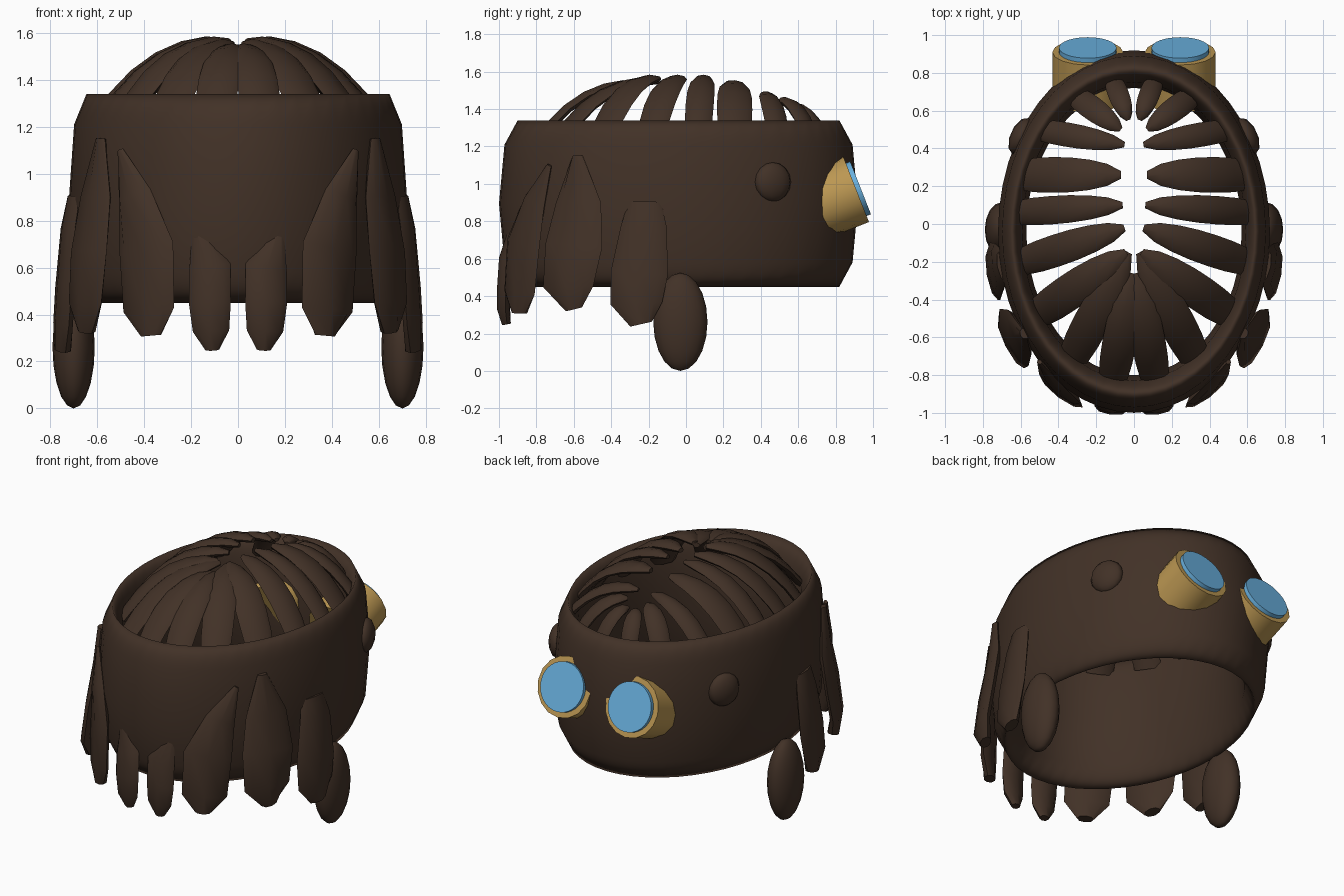
import bpy, bmesh, math
from mathutils import Vector, Matrix

if "Cube" in bpy.data.objects:
    bpy.data.objects.remove(bpy.data.objects["Cube"])


def material(name, rgb):
    m = bpy.data.materials.new(name)
    m.diffuse_color = (*rgb, 1)
    m.use_nodes = True
    m.node_tree.nodes["Principled BSDF"].inputs["Base Color"].default_value = m.diffuse_color
    return m


BROWN = material("dark brown", (0.054, 0.031, 0.020))
GOLD = material("gold", (0.50, 0.31, 0.085))
BLUE = material("sky blue", (0.14, 0.43, 0.72))


def finish(ob, name, mat, angle=45):
    ob.name = name
    ob.data.materials.append(mat)
    bpy.ops.object.select_all(action='DESELECT')
    ob.select_set(True)
    bpy.context.view_layer.objects.active = ob
    bpy.ops.object.shade_smooth_by_angle(angle=math.radians(angle))
    return ob


def lock(name, path, widths, normal, thick=0.035, sides=8):
    """Flattened strand swept along a path, with half widths per point."""
    pts = [Vector(p) for p in path]
    n = Vector(normal)
    bm = bmesh.new()
    rings = []
    for i, p in enumerate(pts):
        t = (pts[min(i + 1, len(pts) - 1)] - pts[max(i - 1, 0)]).normalized()
        side = t.cross(n).normalized()
        up = side.cross(t).normalized()
        th = min(thick, widths[i] * 0.8)
        rings.append([bm.verts.new(p + side * widths[i] * math.cos(a) + up * th * math.sin(a))
                      for a in (2 * math.pi * k / sides for k in range(sides))])
    for a, b in zip(rings, rings[1:]):
        for k in range(sides):
            j = (k + 1) % sides
            bm.faces.new((a[k], a[j], b[j], b[k]))
    bm.faces.new(rings[0][::-1])
    bm.faces.new(rings[-1])
    bmesh.ops.recalc_face_normals(bm, faces=bm.faces)
    me = bpy.data.meshes.new(name)
    bm.to_mesh(me)
    bm.free()
    ob = bpy.data.objects.new(name, me)
    bpy.context.collection.objects.link(ob)
    finish(ob, name, BROWN, 50)


def ellipsoid(name, loc, scale, yaw=0, segs=16, rings=10):
    bpy.ops.mesh.primitive_uv_sphere_add(segments=segs, ring_count=rings, location=loc,
                                         rotation=(0, 0, yaw))
    ob = bpy.context.object
    ob.scale = scale
    finish(ob, name, BROWN, 60)


def disc(name, centre, axis, radius, depth, mat, segs):
    """Cylinder whose front face is centred on the given point."""
    axis = Vector(axis).normalized()
    bpy.ops.mesh.primitive_cylinder_add(vertices=segs, radius=radius, depth=depth,
                                        location=Vector(centre) - axis * depth / 2)
    ob = bpy.context.object
    ob.rotation_euler = axis.to_track_quat('Z', 'Y').to_euler()
    finish(ob, name, mat)


# Head band: tall oval ring, open above and below
bpy.ops.mesh.primitive_torus_add(major_segments=48, minor_segments=8,
                                 major_radius=1, minor_radius=0.116,
                                 location=(0, -0.04, 0.895))
band = bpy.context.object
band.scale = (0.645, 0.86, 0.445 / 0.116)
finish(band, "head_band", BROWN, 60)

# Crown strands: tip (x, y, z), base (x, y), half width
CROWN = [
    ((0.03, 0.55, 1.41), (0.11, 0.76), 0.055),
    ((0.07, 0.50, 1.44), (0.31, 0.68), 0.065),
    ((0.05, 0.42, 1.47), (0.51, 0.50), 0.065),
    ((0.07, 0.26, 1.53), (0.60, 0.26), 0.095),
    ((0.06, 0.10, 1.56), (0.62, 0.06), 0.075),
    ((0.05, -0.02, 1.56), (0.59, -0.20), 0.085),
    ((0.04, -0.15, 1.56), (0.50, -0.47), 0.095),
    ((0.03, -0.15, 1.55), (0.32, -0.70), 0.095),
    ((0.012, -0.26, 1.53), (0.11, -0.81), 0.09),
]
PROFILE = [0.85, 0.97, 1.0, 0.97, 0.85, 0.62, 0.22]

# Hanging strands: path, half widths, outward direction
FRINGE = [
    ("back_strand", [(0.18, -0.93, 0.78), (0.12, -0.965, 0.60), (0.12, -0.975, 0.45),
                     (0.115, -0.975, 0.33), (0.11, -0.96, 0.25)],
     [0.015, 0.09, 0.09, 0.078, 0.03], (0.12, -1, 0)),
    ("corner_strand", [(0.50, -0.73, 1.10), (0.44, -0.81, 0.90), (0.39, -0.87, 0.68),
                       (0.38, -0.89, 0.42), (0.37, -0.89, 0.31)],
     [0.015, 0.09, 0.145, 0.135, 0.05], (0.6, -0.8, 0)),
    ("rear_side_strand", [(0.58, -0.58, 1.15), (0.605, -0.575, 0.90), (0.635, -0.60, 0.67),
                          (0.65, -0.63, 0.45), (0.645, -0.60, 0.33)],
     [0.03, 0.135, 0.17, 0.15, 0.05], (0.89, -0.45, 0)),
    ("side_strand", [(0.69, -0.22, 0.90), (0.715, -0.225, 0.77), (0.735, -0.25, 0.52),
                     (0.745, -0.265, 0.36), (0.745, -0.24, 0.25)],
     [0.09, 0.125, 0.155, 0.14, 0.06], (1, -0.18, 0)),
]

for s, label in ((1, "right"), (-1, "left")):
    for i, (tip, base, w) in enumerate(CROWN):
        a = Vector((base[0] * s, base[1], 1.20))
        c = Vector((tip[0] * s, tip[1], tip[2]))
        b = a.lerp(c, 0.42)
        b.z = c.z + 0.02
        path = [a * (1 - t) ** 2 + b * 2 * t * (1 - t) + c * t * t
                for t in (0, 0.18, 0.36, 0.54, 0.72, 0.88, 1)]
        out = (base[0] * s * 0.5, base[1] * 0.4, 1)
        lock(f"{label}_crown_strand_{i + 1}", path, [w * k for k in PROFILE], out, 0.025)

    for name, path, widths, n in FRINGE:
        lock(f"{label}_{name}", [(x * s, y, z) for x, y, z in path], widths,
             (n[0] * s, n[1], n[2]))

    # Drooping lobe and small side knob
    ellipsoid(f"{label}_lobe", (0.70 * s, -0.03, 0.262), (0.09, 0.145, 0.262))
    ellipsoid(f"{label}_knob", (0.60 * s, 0.465, 1.01), (0.055, 0.105, 0.105),
              0.42 * s, 10, 8)

    # Goggle tube and lens, tilted upward
    axis = Vector((0, 0.93, 0.365)).normalized()
    front = Vector((0.245 * s, 0.91, 0.97))
    disc(f"{label}_goggle_tube", front, axis, 0.187, 0.27, GOLD, 16)
    disc(f"{label}_lens", front + axis * 0.025, axis, 0.152, 0.04, BLUE, 32)
